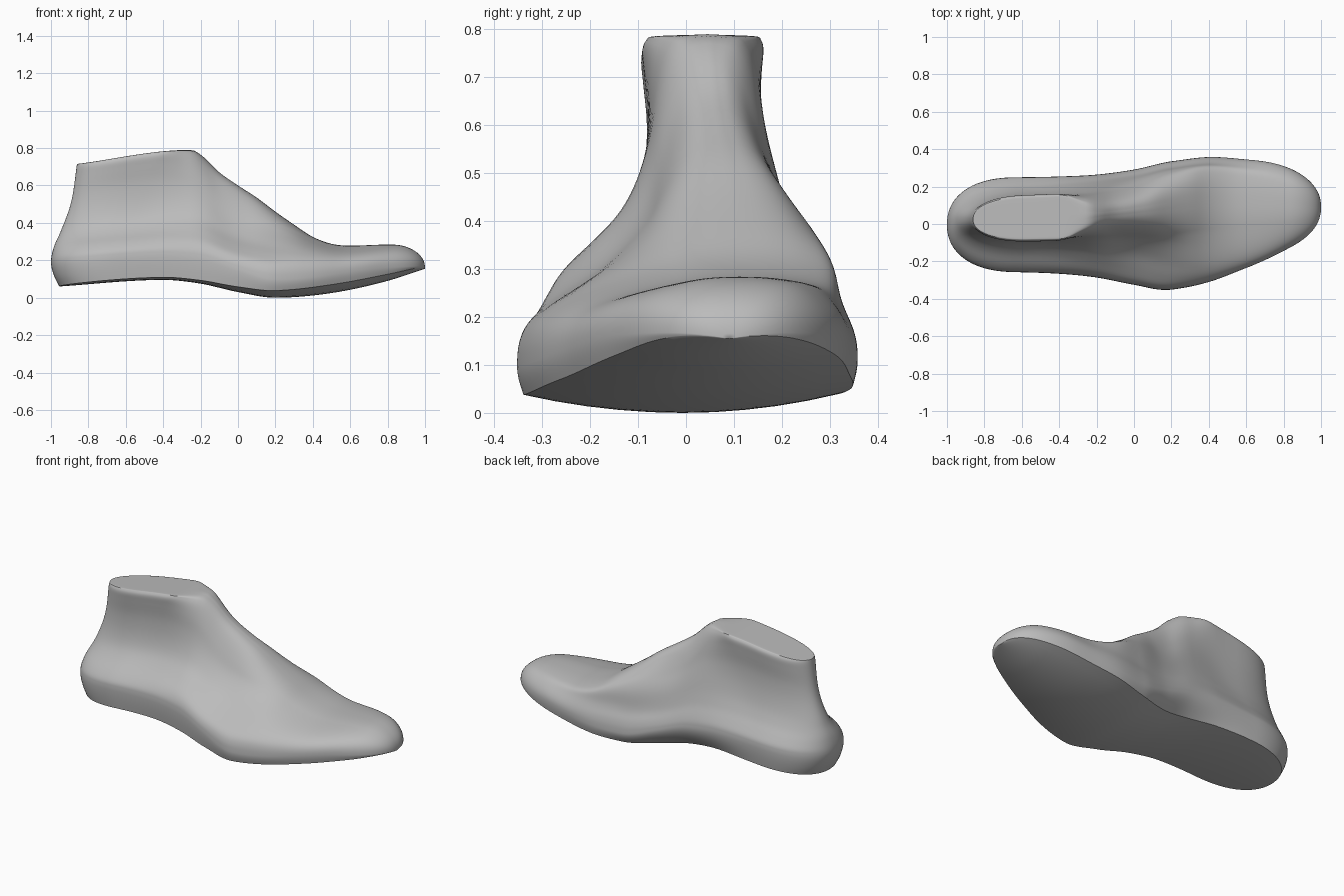
import bpy
import bmesh
import math

STATIONS = 120
SIDE_STEPS = 44
LOWER_STEPS = 8
SOLE_STEPS = 10

cube = bpy.data.objects.get("Cube")
if cube:
    bpy.data.objects.remove(cube, do_unlink=True)


def gentle_slope(a, b):
    """Tangent between two slopes, flat at peaks and limited to avoid overshoot."""
    if a * b <= 0:
        return 0
    return math.copysign(min(abs(a + b) / 2, 3 * abs(a), 3 * abs(b)), a)


def curve(points):
    """Return a smooth interpolating function that never overshoots its points."""
    xs, ys = zip(*points)
    slopes = [(ys[i + 1] - ys[i]) / (xs[i + 1] - xs[i]) for i in range(len(xs) - 1)]
    inner = [gentle_slope(a, b) for a, b in zip(slopes, slopes[1:])]
    tangents = [slopes[0]] + inner + [slopes[-1]]

    def value(x):
        x = min(max(x, xs[0]), xs[-1])
        i = 0
        while i < len(xs) - 2 and x > xs[i + 1]:
            i += 1
        width = xs[i + 1] - xs[i]
        t = (x - xs[i]) / width
        line = mix(ys[i], ys[i + 1], t * t * (3 - 2 * t))
        return line + t * (1 - t) * width * ((1 - t) * tangents[i] - t * tangents[i + 1])

    return value


def mix(a, b, t):
    return a + (b - a) * t


def smooth_step(low, high, x):
    t = min(max((x - low) / (high - low), 0), 1)
    return t * t * (3 - 2 * t)


def round_end(distance, length):
    """Blunt rounded curve falling to zero at the very end."""
    d = min(max(1 - distance / length, 0), 1)
    return max(1 - d ** 2.4, 0) ** .45


# Plan outline of the body
middle = curve([(-1, -.003), (-.4, -.006), (-.2, -.011), (0, -.017), (.1, -.016), (.2, -.008),
                (.4, .024), (.6, .055), (.8, .083), (1, .09)])
half_width = curve([(-1, .245), (-.7, .252), (-.4, .26), (-.2, .275), (0, .308), (.2, .343),
                    (.4, .334), (.6, .29), (.8, .24), (1, .21)])
ridge = curve([(-1, .025), (-.3, .043), (0, .07), (.2, .1), (.4, .125), (.7, .12), (1, .09)])

# Side outline: sole, top line and sloping heel
sole_height = curve([(-1, .06), (-.4, .095), (-.2, .075), (0, .03), (.2, 0), (.5, .025),
                     (.8, .09), (1, .155)])
top_height = curve([(-1, .715), (-.25, .79), (-.2, .765), (-.1, .67), (0, .6), (.1, .535),
                    (.2, .46), (.3, .39), (.4, .325), (.5, .288), (.6, .278), (.8, .284), (1, .28)])
heel_slope = curve([(.06, .045), (.12, .015), (.19, 0), (.27, .015), (.35, .05), (.5, .105),
                    (.72, .14)])

# Sole edge: crown, arch cut on the inner side and height of the widest line
crown = curve([(-1, .012), (-.3, .015), (.2, .038), (.5, .045), (1, .03)])
arch = curve([(-1, .96), (-.6, .94), (-.15, .79), (.2, .93), (.4, .97), (1, .98)])
bulge = curve([(-1, .12), (-.2, .12), (.2, .06), (.7, .05), (1, .01)])


def profile(points):
    last = len(points) - 1
    across = curve([(i / last, p[0]) for i, p in enumerate(points)])
    up = curve([(i / last, p[1]) for i, p in enumerate(points)])
    return lambda t: (across(t), up(t))


# Half cross-sections from the widest line to the top
neck = profile([(1, 0), (.98, .06), (.87, .14), (.69, .24), (.55, .36), (.47, .52),
                (.445, .7), (.475, .87), (.49, .95), (.465, .99), (.4, 1), (0, 1)])
instep = profile([(1, 0), (.985, .07), (.93, .15), (.8, .25), (.66, .36), (.55, .48),
                  (.45, .61), (.36, .75), (.28, .86), (.2, .94), (.11, .985), (0, 1)])


def toe(t):
    angle = t * math.pi / 2
    return max(math.cos(angle), 0) ** .85, math.sin(angle) ** .85


def section(s):
    """Closed ring of points across the body at station s."""
    cap = min(round_end(s + 1, .36), round_end(1 - s, .34))
    width = half_width(s) * cap
    low = sole_height(s)
    edge = low + crown(s) * cap
    top = mix(low, top_height(s), round_end(1 - s, .18))
    wide = min(edge + bulge(s) * mix(1, cap, smooth_step(0, .3, s)), top)
    to_toe = smooth_step(-.08, .52, s)
    points = []

    def add(y, z):
        shift = heel_slope(z) * min(max((-.3 - s) / .7, 0), 1)
        points.append((s + shift, y, z))

    def side_point(side, t):
        # The neck flows gradually into the instep low down, quickly at the rim
        to_instep = smooth_step(mix(-.7, -.38, t), mix(.05, -.17, t), s)
        a, b, c = neck(t), instep(t), toe(t)
        w, q = (mix(mix(a[k], b[k], to_instep), c[k], to_toe) for k in (0, 1))
        centre = mix(middle(s), ridge(s), smooth_step(0, .55, 1 - w))
        add(centre + side * width * w, mix(wide, top, q))

    def lower_point(side, t):
        inset = arch(s) if side > 0 else .96
        out = mix(inset, 1, math.sin(t * math.pi / 2))
        add(middle(s) + side * width * out, mix(edge, wide, t))

    # Right wall up, left wall down, then back across the sole
    for i in range(LOWER_STEPS):
        lower_point(-1, i / LOWER_STEPS)
    for i in range(SIDE_STEPS + 1):
        side_point(-1, i / SIDE_STEPS)
    for i in reversed(range(SIDE_STEPS)):
        side_point(1, i / SIDE_STEPS)
    for i in reversed(range(LOWER_STEPS)):
        lower_point(1, i / LOWER_STEPS)
    for i in range(1, SOLE_STEPS):
        across = 1 - 2 * i / SOLE_STEPS
        reach = arch(s) if across > 0 else .96
        add(middle(s) + across * width * reach, mix(low, edge, across ** 2))
    return points


# Skin the rings into one closed body
bm = bmesh.new()
rings = []
for i in range(STATIONS + 1):
    s = -math.cos(math.pi * i / STATIONS)
    rings.append([bm.verts.new(p) for p in section(s)])
for a, b in zip(rings, rings[1:]):
    for j in range(len(a)):
        k = (j + 1) % len(a)
        bm.faces.new((a[j], a[k], b[k], b[j]))
bmesh.ops.remove_doubles(bm, verts=bm.verts, dist=.0004)
bmesh.ops.recalc_face_normals(bm, faces=bm.faces)
mesh = bpy.data.meshes.new("shoe_last")
bm.to_mesh(mesh)
bm.free()
body = bpy.data.objects.new("shoe_last", mesh)
bpy.context.collection.objects.link(body)

# Plain grey finish
grey = bpy.data.materials.new("plain grey")
grey.use_nodes = True
colour = (.5, .5, .5, 1)
grey.diffuse_color = colour
grey.node_tree.nodes["Principled BSDF"].inputs["Base Color"].default_value = colour
mesh.materials.append(grey)

bpy.ops.object.select_all(action="DESELECT")
body.select_set(True)
bpy.context.view_layer.objects.active = body
bpy.ops.object.shade_smooth_by_angle(angle=math.radians(35))
